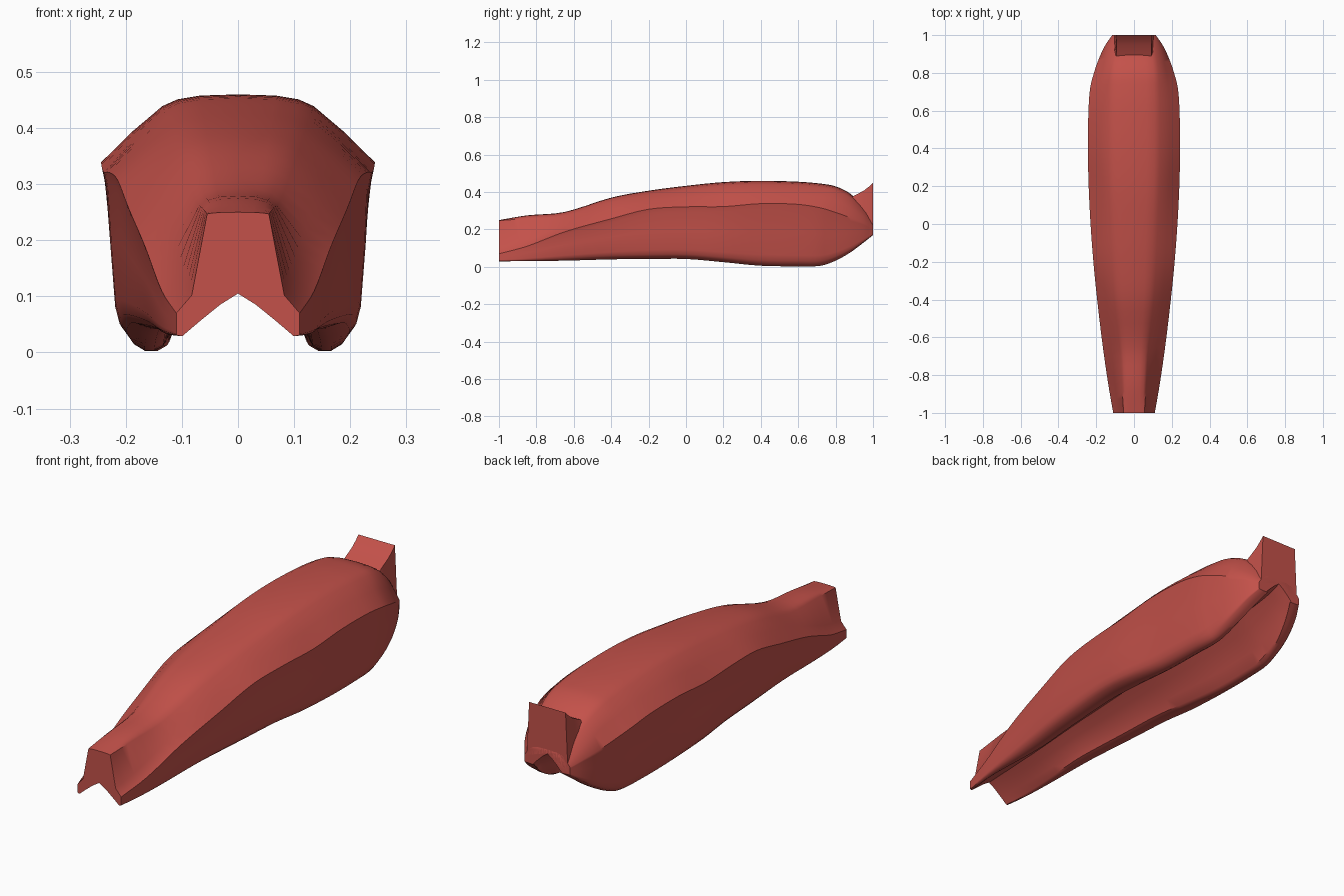
import bpy, bmesh, math

if "Cube" in bpy.data.objects:
    bpy.data.objects.remove(bpy.data.objects["Cube"])

red = bpy.data.materials.new("warm_red")
red.diffuse_color = (0.55, 0.083, 0.068, 1)
red.use_nodes = True
red.node_tree.nodes["Principled BSDF"].inputs["Base Color"].default_value = red.diffuse_color

# Stations: y, half width, top z, crown half width, crown edge z, chine z, bottom z, channel z
STATIONS = [
    (-1.00, .110, .250, .055, .247, .070, .029, .105),
    (-0.85, .136, .275, .064, .258, .110, .031, .112),
    (-0.65, .165, .293, .076, .272, .187, .033, .122),
    (-0.40, .195, .370, .104, .346, .257, .040, .140),
    (-0.20, .215, .407, .117, .385, .308, .042, .150),
    (0.00, .230, .433, .125, .411, .321, .042, .160),
    (0.20, .240, .453, .132, .432, .322, .025, .168),
    (0.40, .244, .460, .135, .439, .338, .006, .175),
    (0.60, .241, .455, .135, .433, .334, .003, .182),
    (0.72, .232, .445, .133, .422, .315, .006, .188),
    (0.80, .212, .430, .130, .407, .291, .033, .196),
    (0.88, .184, .390, .120, .368, .262, .078, .206),
    (0.95, .150, .320, .105, .302, .234, .130, .220),
    (1.00, .115, .258, .092, .236, .205, .170, .238),
]


def smooth(v, lo, hi):
    t = min(max((v - lo) / (hi - lo), 0), 1)
    return t * t * (3 - 2 * t)


def station_at(y):
    """Smooth cubic interpolation between stations."""
    n = len(STATIONS)
    i = max(k for k in range(n - 1) if STATIONS[k][0] <= y + 1e-9)
    p, q = STATIONS[i], STATIONS[i + 1]
    before, after = STATIONS[max(i - 1, 0)], STATIONS[min(i + 2, n - 1)]
    h = q[0] - p[0]
    t = (y - p[0]) / h
    out = []
    for j in range(1, 8):
        m0 = (q[j] - before[j]) / (q[0] - before[0]) * h
        m1 = (after[j] - p[j]) / (after[0] - p[0]) * h
        out.append((2*t**3 - 3*t**2 + 1) * p[j] + (t**3 - 2*t**2 + t) * m0
                   + (3*t**2 - 2*t**3) * q[j] + (t**3 - t**2) * m1)
    return out


def half_section(y):
    """Right half of the cross-section, from crown centre round to the channel."""
    w, zt, a, za, zc, zb, zv = station_at(y)
    f = smooth(y, -1, -.45)          # front taper
    fm = smooth(y, -1.05, -.5)       # fades the hollow beside the front ridge
    g = smooth(y, .1, .45)           # rear flanks lean inward
    tail = min(1, (1 - y) / .25)
    h = zc - zb
    drop = zt - za
    lobe = w * (.9 - .25 * f)
    low = (.018 + .020 * g) * f * tail
    return [
        (0, zt),
        (a * .5, zt - drop * .10),
        (a * .8, zt - drop * .42),
        (a, za),
        ((a + w) / 2, (za + zc) / 2 - .058 * (1 - fm) + .004 * f * tail),
        (w, zc),
        (w - .006 * f * tail, zc - .09 * h),
        (w - (.010 + .014 * g) * f * tail, zc - .45 * h),
        (w - low, zb + .18 * h),
        (w - low - .007 * f * tail, zb + .09 * h),
        (w - low - .018 * f * tail - .002, zb + .035 * h),
        (lobe + .008 * f, zb),
        (lobe - .010 * f, zb),
        (lobe - .004 - .022 * f * tail, zb + .05 * (zv - zb)),
        (lobe * .68, zb + .36 * (zv - zb)),
        (lobe * .32, zb + .74 * (zv - zb)),
        (0, zv),
    ]


def finish(bm, name, angle):
    bmesh.ops.recalc_face_normals(bm, faces=bm.faces)
    mesh = bpy.data.meshes.new(name)
    bm.to_mesh(mesh)
    bm.free()
    ob = bpy.data.objects.new(name, mesh)
    bpy.context.collection.objects.link(ob)
    mesh.materials.append(red)
    bpy.ops.object.select_all(action='DESELECT')
    ob.select_set(True)
    bpy.context.view_layer.objects.active = ob
    bpy.ops.object.shade_smooth_by_angle(angle=math.radians(angle))
    return ob


def loft(rings, name, angle):
    """Skin closed rings of points and cap both ends."""
    bm = bmesh.new()
    loops = [[bm.verts.new(p) for p in ring] for ring in rings]
    for r, s in zip(loops, loops[1:]):
        for i in range(len(r)):
            j = (i + 1) % len(r)
            bm.faces.new((r[i], r[j], s[j], s[i]))
    bm.faces.new(loops[0])
    bm.faces.new(loops[-1])
    return finish(bm, name, angle)


# Main shell lofted along y
ys = [p[0] + (q[0] - p[0]) * k / 4 for p, q in zip(STATIONS, STATIONS[1:]) for k in range(4)]
rings = []
for y in ys + [1.0]:
    half = half_section(y)
    full = half + [(-x, z) for x, z in reversed(half[1:-1])]
    rings.append([(x, y, z) for x, z in full])
loft(rings, "body_shell", 38)

# Upswept tail wedge, flat at the back with a notched foot: y, ramp z, underside z
WEDGE = [(.88, .37, .35), (.91, .386, .33), (.95, .407, .28), (.98, .43, .235), (1.0, .45, .19)]
rings = []
for y, z, zu in WEDGE:
    notch = zu + .05 * max(0, (y - .9) / .1)
    rings.append([(x, y, v) for x, v in
                  [(-.092, z), (.092, z), (.104, zu), (0, notch), (-.104, zu)]])
loft(rings, "tail_wedge", 30)
